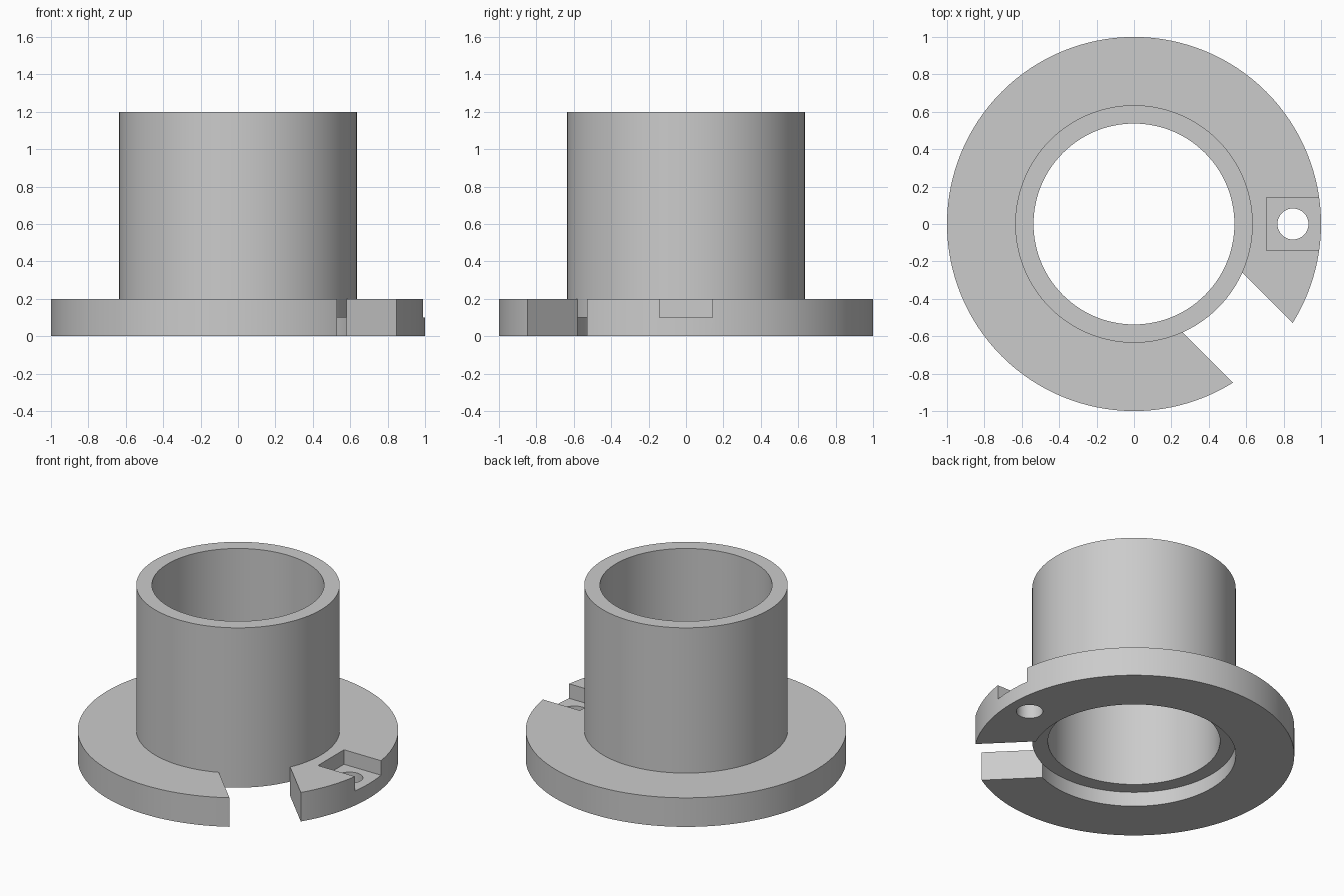
import bpy, bmesh, math
from mathutils import Matrix

if "Cube" in bpy.data.objects:
    bpy.data.objects.remove(bpy.data.objects["Cube"])

SEG = 128
gray = bpy.data.materials.new("plain gray")
gray.diffuse_color = (0.6, 0.6, 0.6, 1)
gray.use_nodes = True
gray.node_tree.nodes["Principled BSDF"].inputs["Base Color"].default_value = gray.diffuse_color


def finish(name, bm):
    bmesh.ops.recalc_face_normals(bm, faces=bm.faces)
    me = bpy.data.meshes.new(name)
    bm.to_mesh(me)
    bm.free()
    me.materials.append(gray)
    ob = bpy.data.objects.new(name, me)
    bpy.context.collection.objects.link(ob)
    return ob


def ring(name, r_in, r_out, z0, z1):
    """Closed tube with a rectangular section."""
    bm = bmesh.new()
    section = [(r_in, z0), (r_out, z0), (r_out, z1), (r_in, z1)]
    loops = []
    for i in range(SEG):
        a = 2 * math.pi * i / SEG
        loops.append([bm.verts.new((r * math.cos(a), r * math.sin(a), z)) for r, z in section])
    for i in range(SEG):
        p, q = loops[i], loops[(i + 1) % SEG]
        for k in range(4):
            m = (k + 1) % 4
            bm.faces.new((p[k], q[k], q[m], p[m]))
    return finish(name, bm)


def box(name, x0, x1, half_w, z0, z1, angle):
    """Radial box from x0 to x1, turned about the z axis."""
    bm = bmesh.new()
    bmesh.ops.create_cube(bm, size=1)
    mat = (Matrix.Rotation(angle, 4, 'Z')
           @ Matrix.Translation(((x0 + x1) / 2, 0, (z0 + z1) / 2))
           @ Matrix.Diagonal((x1 - x0, 2 * half_w, z1 - z0, 1)))
    bm.transform(mat)
    return finish(name, bm)


def drill(name, r, dist, angle):
    bm = bmesh.new()
    bmesh.ops.create_cone(bm, cap_ends=True, segments=48, radius1=r, radius2=r, depth=1)
    bm.transform(Matrix.Rotation(angle, 4, 'Z') @ Matrix.Translation((dist, 0, 0)))
    return finish(name, bm)


def activate(ob):
    bpy.ops.object.select_all(action='DESELECT')
    ob.select_set(True)
    bpy.context.view_layer.objects.active = ob


def cut(ob, cutter):
    activate(ob)
    mod = ob.modifiers.new("cut", 'BOOLEAN')
    mod.operation = 'DIFFERENCE'
    mod.solver = 'EXACT'
    mod.object = cutter
    bpy.ops.object.modifier_apply(modifier=mod.name)
    bpy.data.objects.remove(cutter)


# Tube, seated halfway into the flange bore
tube = ring("tube", 0.537, 0.635, 0.1, 1.2)

# Flange with an open slot, three square pockets and bolt holes
flange = ring("flange", 0.635, 1.0, 0.0, 0.2)
cut(flange, box("slot_cutter", 0.3, 1.3, 0.226, -0.2, 0.4, -math.pi / 4))
for i in range(3):
    a = i * 2 * math.pi / 3
    cut(flange, box("pocket_cutter", 0.708, 1.3, 0.142, 0.1, 0.4, a))
    cut(flange, drill("hole_cutter", 0.083, 0.85, a))

for ob in (tube, flange):
    activate(ob)
    bpy.ops.object.shade_smooth_by_angle(angle=math.radians(30))
